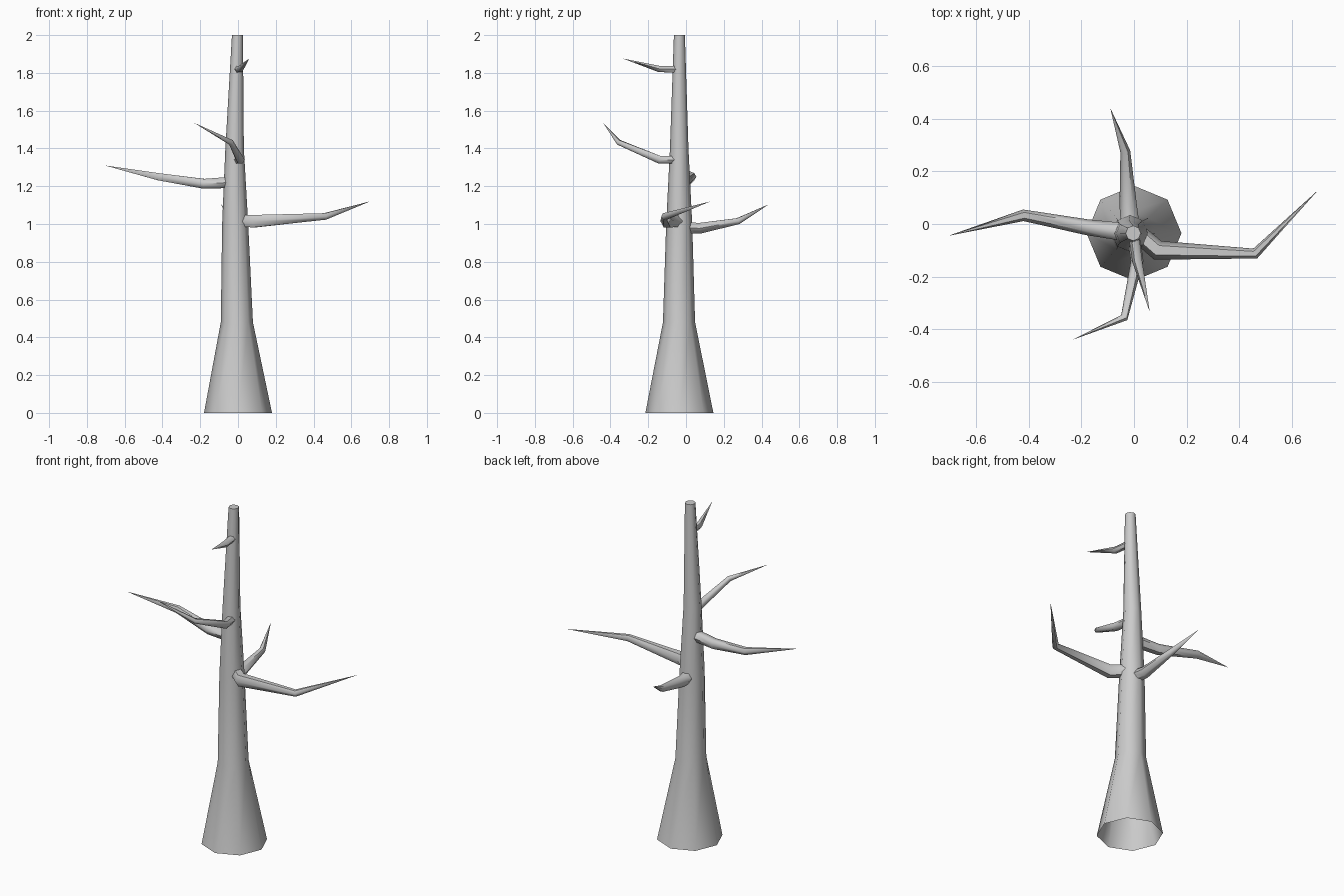
import bpy, bmesh, math
from mathutils import Vector

cube = bpy.data.objects.get("Cube")
if cube:
    bpy.data.objects.remove(cube, do_unlink=True)

bark = bpy.data.materials.new("grey_bark")
bark.use_nodes = True
GREY = (0.6, 0.6, 0.6, 1)
bark.diffuse_color = GREY
bark.node_tree.nodes["Principled BSDF"].inputs["Base Color"].default_value = GREY


def limb(name, stations, sides, pointed):
    """Sweep rings along (x, y, z, radius) stations, ending in a point or a flat cap."""
    bm = bmesh.new()
    pts = [Vector(s[:3]) for s in stations]
    rings = []
    for i, s in enumerate(stations):
        if pointed and i == len(pts) - 1:
            rings.append([bm.verts.new(pts[i])])
            continue
        back = (pts[i] - pts[i - 1]).normalized() if i else Vector()
        ahead = (pts[i + 1] - pts[i]).normalized() if i < len(pts) - 1 else Vector()
        d = (back + ahead).normalized() if pointed else Vector((0, 0, 1))
        u = d.cross(Vector((0, 0, 1))).normalized() if pointed else Vector((1, 0, 0))
        v = d.cross(u)
        angles = [math.tau * k / sides for k in range(sides)]
        rings.append([bm.verts.new(pts[i] + s[3] * (u * math.cos(a) + v * math.sin(a)))
                      for a in angles])
    for a, b in zip(rings, rings[1:]):
        for k in range(sides):
            n = (k + 1) % sides
            bm.faces.new((a[k], a[n], b[0]) if len(b) == 1 else (a[k], a[n], b[n], b[k]))
    if not pointed:
        bm.faces.new(rings[-1])
    bmesh.ops.recalc_face_normals(bm, faces=bm.faces)
    mesh = bpy.data.meshes.new(name)
    bm.to_mesh(mesh)
    bm.free()
    mesh.materials.append(bark)
    obj = bpy.data.objects.new(name, mesh)
    bpy.context.collection.objects.link(obj)
    bpy.ops.object.select_all(action='DESELECT')
    obj.select_set(True)
    bpy.context.view_layer.objects.active = obj
    bpy.ops.object.shade_smooth_by_angle(angle=math.radians(60))


# Trunk: flared, hollow at the foot, flat at the top
limb("trunk", [(0, -.035, 0, .18), (-.006, -.037, .48, .085), (-.015, -.036, 1, .069),
               (-.018, -.036, 1.4, .049), (-.003, -.035, 2, .029)], 8, False)

# Bare branches, each ending in a point
branches = {
    "left_branch": [(.02, -.04, 1.015, .035), (.09, -.1, 1.015, .038),
                    (.46, -.112, 1.04, .02), (.70, .13, 1.12, 0)],
    "right_branch": [(-.04, -.03, 1.22, .034), (-.18, -.012, 1.213, .03),
                     (-.42, .033, 1.25, .022), (-.705, -.045, 1.31, 0)],
    "back_branch": [(-.015, 0, .98, .035), (-.022, .07, .977, .033),
                    (-.033, .275, 1.015, .019), (-.09, .44, 1.105, 0)],
    "front_branch": [(0, -.06, 1.34, .024), (.012, -.14, 1.34, .024),
                     (-.037, -.355, 1.432, .015), (-.235, -.44, 1.537, 0)],
    "top_branch": [(0, -.05, 1.82, .02), (.012, -.14, 1.82, .019),
                   (.06, -.335, 1.876, 0)],
}
for name, stations in branches.items():
    limb(name, stations, 6, True)
